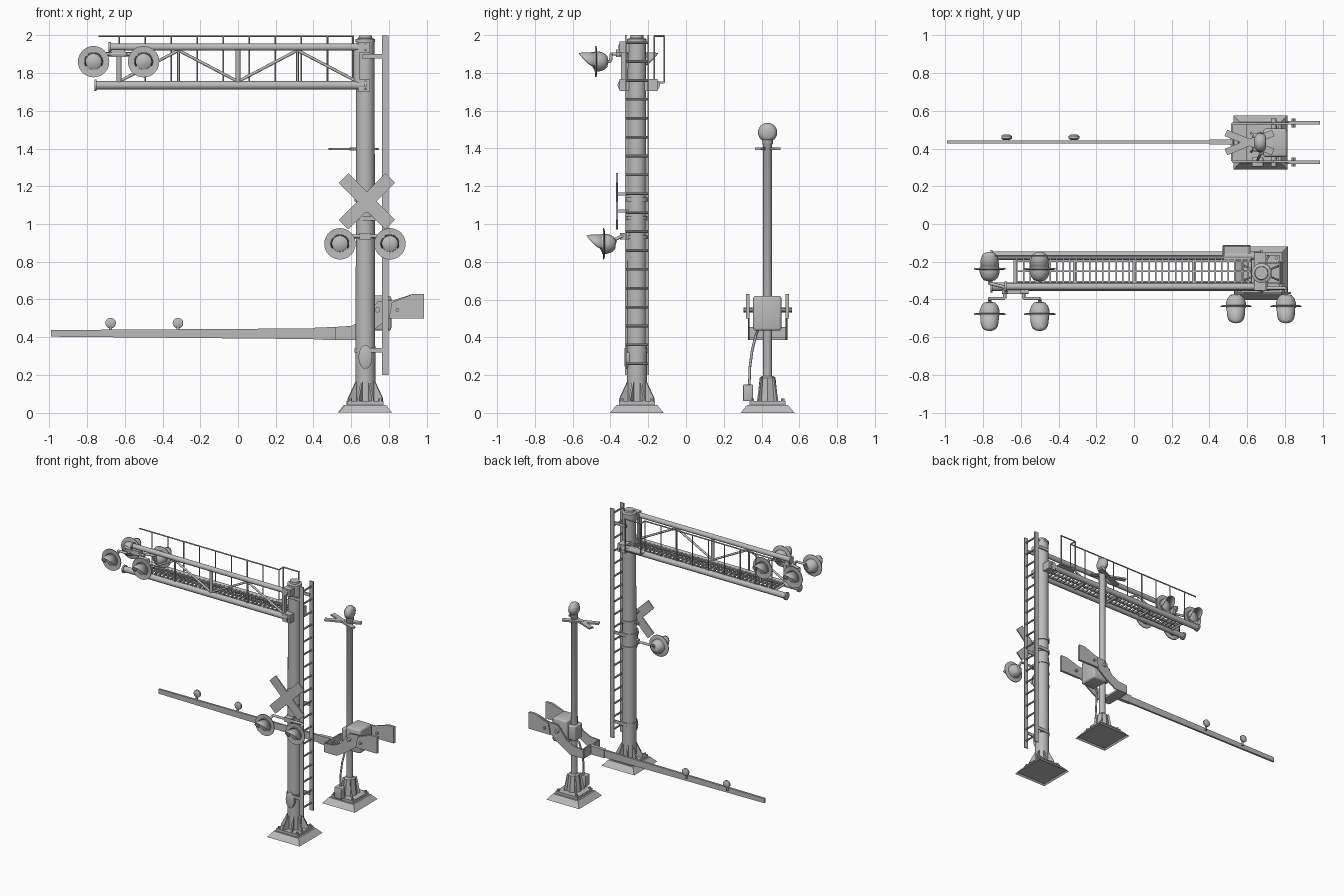
import bpy, bmesh
from math import sin, cos, pi, radians
from mathutils import Vector, Matrix

cube = bpy.data.objects.get("Cube")
if cube:
    bpy.data.objects.remove(cube)

grey = bpy.data.materials.new("plain_grey")
grey.use_nodes = True
grey.diffuse_color = (0.5, 0.5, 0.5, 1)
grey.node_tree.nodes["Principled BSDF"].inputs["Base Color"].default_value = (0.5, 0.5, 0.5, 1)
made = []


def finish(name, bm):
    bmesh.ops.recalc_face_normals(bm, faces=bm.faces)
    me = bpy.data.meshes.new(name)
    bm.to_mesh(me)
    bm.free()
    me.materials.append(grey)
    ob = bpy.data.objects.new(name, me)
    bpy.context.collection.objects.link(ob)
    made.append(ob)
    return ob


def box(name, x, y, z, bevel=0):
    bm = bmesh.new()
    size = Matrix.Diagonal((x[1] - x[0], y[1] - y[0], z[1] - z[0], 1))
    mid = Matrix.Translation([(a + b) / 2 for a, b in (x, y, z)])
    bmesh.ops.create_cube(bm, size=1, matrix=mid @ size)
    if bevel:
        bmesh.ops.bevel(bm, geom=bm.edges[:], offset=bevel, segments=3, affect='EDGES', profile=0.5)
    return finish(name, bm)


def lathe(name, origin, axis, profile, n=24):
    """Spin (distance along axis, radius) points round an axis."""
    bm = bmesh.new()
    turn = Vector(axis).to_track_quat('Z', 'Y')
    rings = []
    for d, r in profile:
        rings.append([bm.verts.new(Vector(origin) + turn @ Vector((r * cos(2 * pi * i / n), r * sin(2 * pi * i / n), d)))
                      for i in range(n)])
    for a, b in zip(rings, rings[1:]):
        for i in range(n):
            bm.faces.new((a[i], a[(i + 1) % n], b[(i + 1) % n], b[i]))
    bm.faces.new(rings[0])
    bm.faces.new(rings[-1])
    return finish(name, bm)


def tube(name, p, q, r, n=12):
    d = Vector(q) - Vector(p)
    return lathe(name, p, d, [(0, r), (d.length, r)], n)


def path(name, points, r, n=10):
    for p, q in zip(points, points[1:]):
        tube(name, p, q, r, n)


def plate(name, pts, y0, y1):
    """Extrude an (x, z) outline from y0 to y1."""
    bm = bmesh.new()
    face = bm.faces.new([bm.verts.new((x, y0, z)) for x, z in pts])
    new = bmesh.ops.extrude_face_region(bm, geom=[face])["geom"]
    bmesh.ops.translate(bm, vec=(0, y1 - y0, 0), verts=[v for v in new if isinstance(v, bmesh.types.BMVert)])
    return finish(name, bm)


def foundation(name, x, y):
    """Sloped square footing with a hollow underside and a bolted flange."""
    bm = bmesh.new()
    bmesh.ops.create_cone(bm, segments=4, radius1=0.142 * 2 ** 0.5, radius2=0.108 * 2 ** 0.5, depth=0.042, cap_ends=True,
                          matrix=Matrix.Translation((x, y, 0.021)) @ Matrix.Rotation(pi / 4, 4, 'Z'))
    bottom = min(bm.faces, key=lambda f: f.calc_center_median().z)
    bmesh.ops.inset_region(bm, faces=[bottom], thickness=0.015, depth=-0.012)
    finish(name, bm)
    box(name + "_flange", (x - 0.095, x + 0.095), (y - 0.095, y + 0.095), (0.042, 0.062))
    for sx in (-1, 1):
        for sy in (-1, 1):
            tube(name + "_bolt", (x + sx * 0.08, y + sy * 0.08, 0.06), (x + sx * 0.08, y + sy * 0.08, 0.075), 0.01, 6)


def signal(name, x, y, z, s):
    """Round flashing light; s is the y direction it faces."""
    o, ax = (x, y, z), (0, s, 0)
    lathe(name + "_backplate", o, ax, [(-0.004, 0.07), (0, 0.083), (0.006, 0.083), (0.003, 0.05)], 32)
    lathe(name + "_housing", o, ax, [(-0.062, 0.012), (-0.058, 0.03), (-0.04, 0.045), (-0.015, 0.053), (0.01, 0.053)])
    lathe(name + "_lens", o, ax, [(0, 0.045), (0.012, 0.042), (0.02, 0.028), (0.024, 0.005)])
    bm = bmesh.new()
    rows = []
    for i in range(21):
        a = radians(-120 + 12 * i)
        reach = 0.015 + 0.077 * max(0, cos(a * 0.7)) ** 0.8
        rows.append([bm.verts.new((x + r * sin(a), y + s * d, z + r * cos(a)))
                     for d, r in ((0, 0.05), (reach * 0.8, 0.048), (reach, 0.044))])
    for a, b in zip(rows, rows[1:]):
        for j in range(2):
            bm.faces.new((a[j], b[j], b[j + 1], a[j + 1]))
    hood = finish(name + "_hood", bm)
    hood.modifiers.new("thickness", 'SOLIDIFY').thickness = 0.003


def crossed_blades(name, c, length, width, angle, thick, flat=False):
    for s in (-1, 1):
        bm = bmesh.new()
        side = Matrix.Rotation(s * angle, 4, 'Z' if flat else 'Y')
        size = (length, width, thick, 1) if flat else (length, thick, width, 1)
        bmesh.ops.create_cube(bm, size=1, matrix=Matrix.Translation(c) @ side @ Matrix.Diagonal(size))
        finish(name, bm)


# Main mast
MX, MY = 0.675, -0.26
foundation("mast_footing", MX, MY)
lathe("mast", (MX, MY, 0.05), (0, 0, 1), [(0, 0.053), (1.92, 0.048)], 32)
lathe("mast_cap", (MX, MY, 1.965), (0, 0, 1), [(0, 0.052), (0.014, 0.052), (0.02, 0.036), (0.035, 0.034)], 32)
gusset = [(0.04, 0.06), (0.1, 0.06), (0.1, 0.075), (0.055, 0.165), (0.04, 0.165)]
for k in range(8):
    g = plate("mast_gusset", gusset, -0.005, 0.005)
    g.data.transform(Matrix.Translation((MX, MY, 0)) @ Matrix.Rotation(k * pi / 4 + pi / 8, 4, 'Z'))
for z in (0.33, 0.93, 1.03, 1.13):
    lathe("mast_clamp", (MX, MY, z - 0.01), (0, 0, 1), [(0, 0.057), (0.02, 0.057)], 32)
hatch = lathe("hand_hole_cover", (0, 0, 0), (0, -1, 0), [(0, 0.036), (0.06, 0.036), (0.066, 0.025)])
hatch.data.transform(Matrix.Translation((MX, MY, 0.295)) @ Matrix.Diagonal((1, 1, 1.75, 1)))

# Ladder
for y in (-0.32, -0.2):
    box("ladder_rail", (0.763, 0.797), (y - 0.004, y + 0.004), (0.2, 2.0))
for k in range(18):
    z = 0.26 + 0.1 * k
    tube("ladder_rung", (0.78, -0.32, z), (0.78, -0.2, z), 0.007, 8)
for z in (0.33, 1.03, 1.89):
    for y in (-0.315, -0.205):
        box("ladder_bracket", (0.66, 0.77), (y - 0.004, y + 0.004), (z - 0.012, z + 0.012))

# Crossed warning boards on the mast
crossed_blades("warning_board", (0.683, -0.366, 1.12), 0.35, 0.072, pi / 4, 0.01)
for z in (1.07, 1.16):
    box("board_bracket", (0.66, 0.69), (-0.365, -0.3), (z - 0.008, z + 0.008))

# Lower pair of lights on a cross pipe
for x, side in ((0.54, "right"), (0.805, "left")):
    signal("lower_light_" + side, x, -0.434, 0.895, -1)
    path("lower_light_arm", [(MX, -0.34, 0.935), (x, -0.34, 0.935), (x, -0.372, 0.92), (x, -0.38, 0.895)], 0.009)
box("lower_light_mount", (0.645, 0.705), (-0.35, -0.3), (0.918, 0.952))

# Cantilever truss: two lower chords, one upper chord
for name, y, z, x0, r in (("front_lower_chord", -0.332, 1.735, -0.755, 0.022),
                          ("rear_lower_chord", -0.168, 1.735, -0.755, 0.022),
                          ("upper_chord", -0.332, 1.937, -0.68, 0.019)):
    tube(name, (x0, y, z), (0.68, y, z), r, 16)
    for x in (x0, 0.675):
        tube(name + "_collar", (x - 0.006, y, z), (x + 0.006, y, z), r + 0.008, 16)
for k in range(5):
    x = 0.315 * (k - 2)
    tube("truss_post", (x, -0.332, 1.735), (x, -0.332, 1.937), 0.013 if k % 2 == 0 else 0.007)
    tube("truss_cross_tie", (x, -0.332, 1.735), (x, -0.168, 1.735), 0.009)
    if k < 4:
        up = k % 2 == 0
        tube("truss_diagonal", (x, -0.332, 1.755 if up else 1.92), (x + 0.315, -0.332, 1.92 if up else 1.755), 0.008)
for z, h, back in ((1.735, 0.032, -0.15), (1.937, 0.028, -0.24)):
    box("truss_mount", (0.635, 0.7), (-0.352, back), (z - h, z + h))
box("truss_end_plate", (0.625, 0.645), (-0.345, -0.31), (1.72, 1.95))

# Walkway grating
for y in (-0.305, -0.25, -0.198):
    box("walkway_bar", (-0.62, 0.62), (y - 0.004, y + 0.004), (1.735, 1.75))
for k in range(36):
    x = -0.62 + 0.035 * k
    box("walkway_slat", (x - 0.004, x + 0.004), (-0.325, -0.175), (1.738, 1.752))

# Handrail with an offset landing by the mast
path("handrail", [(-0.74, -0.168, 1.995), (0.475, -0.168, 1.995), (0.475, -0.115, 1.995), (0.615, -0.115, 1.995)], 0.005, 8)
for k in range(9):
    x = -0.63 + 0.138 * k
    tube("handrail_post", (x, -0.168, 1.735), (x, -0.168, 1.995), 0.004, 8)
for x in (0.475, 0.61):
    path("landing_post", [(x, -0.168, 1.75), (x, -0.115, 1.75), (x, -0.115, 1.995)], 0.005, 8)
box("landing", (0.475, 0.62), (-0.19, -0.115), (1.745, 1.753))

# Upper lights, front pair and rear pair
for x, side in ((-0.765, "right"), (-0.5, "left")):
    signal("upper_front_light_" + side, x, -0.475, 1.86, -1)
    signal("upper_rear_light_" + side, x, -0.24, 1.86, 1)
    near = -0.635 + (0.05 if x > -0.6 else -0.05)
    path("upper_light_arm", [(near, -0.335, 1.9), (near, -0.395, 1.9), (x, -0.395, 1.9), (x, -0.4, 1.86), (x, -0.42, 1.86)], 0.009)
    path("upper_rear_arm", [(near, -0.335, 1.9), (x, -0.315, 1.9), (x, -0.31, 1.86), (x, -0.29, 1.86)], 0.009)
tube("upper_light_pipe", (-0.7, -0.36, 1.9), (-0.56, -0.36, 1.9), 0.012)
box("upper_light_mount", (-0.67, -0.6), (-0.37, -0.32), (1.885, 1.925))

# Gate post
GX, GY = 0.67, 0.432
foundation("gate_footing", GX, GY)
lathe("gate_post", (GX, GY, 0.05), (0, 0, 1), [(0, 0.024), (1.37, 0.024), (1.375, 0.028), (1.395, 0.028), (1.4, 0.012)])
lathe("gate_post_socket", (GX, GY, 0.06), (0, 0, 1), [(0, 0.055), (0.03, 0.052), (0.125, 0.042), (0.135, 0.03)], 8)
for k in range(4):
    g = plate("gate_gusset", [(0.04, 0.06), (0.075, 0.06), (0.05, 0.19), (0.04, 0.19)], -0.005, 0.005)
    g.data.transform(Matrix.Translation((GX, GY, 0)) @ Matrix.Rotation(k * pi / 2 + pi / 4, 4, 'Z'))
lathe("bell", (GX + 0.03, GY, 1.485), (-1, 0, 0), [(0, 0.03), (0.01, 0.045), (0.03, 0.051), (0.045, 0.048), (0.06, 0.03), (0.065, 0.01)])
crossed_blades("flat_board", (0.612, GY, 1.398), 0.27, 0.036, radians(22), 0.012, True)
tube("flat_board_hub", (0.612, GY, 1.39), (0.612, GY, 1.406), 0.02)

# Gate mechanism
box("mechanism_case", (0.685, 0.812), (0.355, 0.505), (0.435, 0.62), 0.014)
box("mechanism_clamp", (0.63, 0.7), (0.385, 0.48), (0.47, 0.58), 0.006)
tube("pivot_shaft", (0.74, 0.305, 0.545), (0.74, 0.56, 0.545), 0.014)
arm_side = [(0.985, 0.5), (0.985, 0.63), (0.93, 0.63), (0.82, 0.595), (0.74, 0.59), (0.66, 0.49), (0.6, 0.46),
            (0.52, 0.455), (0.52, 0.385), (0.63, 0.385), (0.72, 0.44), (0.8, 0.5)]
weight = [(0.8, 0.5), (0.815, 0.585), (0.93, 0.63), (0.985, 0.63), (0.985, 0.5)]
for s in (-1, 1):
    y = GY + s * 0.1
    plate("swing_arm", arm_side, y - 0.005, y + 0.005)
    plate("counterweight", weight, y, y + s * 0.014)
    tube("counterweight_bolt", (0.845, y - s * 0.02, 0.545), (0.845, y + s * 0.028, 0.545), 0.01, 8)
box("arm_yoke", (0.515, 0.6), (0.333, 0.532), (0.385, 0.4))
box("arm_yoke_front", (0.515, 0.525), (0.333, 0.532), (0.385, 0.455))
path("gate_cable", [(0.655, 0.335, 0.14), (0.655, 0.338, 0.24), (0.66, 0.35, 0.33), (0.67, 0.37, 0.41), (0.7, 0.385, 0.45)], 0.007)
box("junction_box", (0.625, 0.685), (0.303, 0.355), (0.062, 0.15), 0.005)

# Gate arm and its small lamps
plate("gate_arm", [(-0.99, 0.403), (0.42, 0.39), (0.42, 0.447), (-0.99, 0.438)], 0.426, 0.442)
plate("gate_arm_root", [(0.4, 0.388), (0.52, 0.385), (0.52, 0.455), (0.4, 0.45)], 0.42, 0.447)
for x in (0.52, 0.56):
    tube("arm_bolt", (x, 0.415, 0.42), (x, 0.452, 0.42), 0.01, 8)
for x in (-0.675, -0.318):
    lathe("arm_lamp", (x, 0.446, 0.475), (0, 1, 0), [(0, 0.018), (0.006, 0.028), (0.02, 0.028), (0.027, 0.018)])
    tube("arm_lamp_stem", (x, 0.452, 0.42), (x, 0.452, 0.455), 0.008)

bpy.ops.object.select_all(action='DESELECT')
for ob in made:
    ob.select_set(True)
bpy.context.view_layer.objects.active = made[0]
bpy.ops.object.shade_smooth_by_angle(angle=radians(40))
